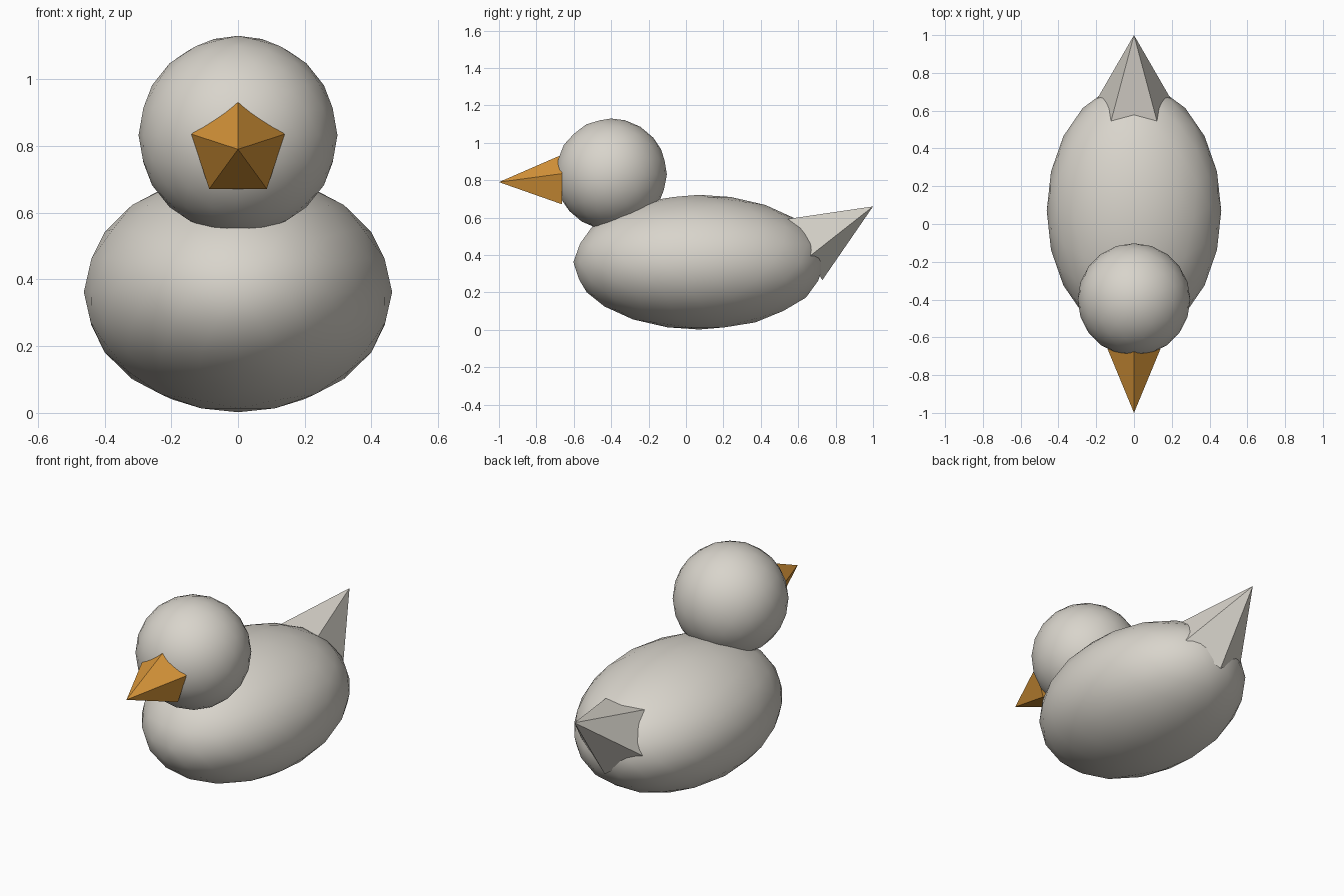
import bpy
import math
from mathutils import Vector

if "Cube" in bpy.data.objects:
    bpy.data.objects.remove(bpy.data.objects["Cube"], do_unlink=True)


def material(name, rgb):
    mat = bpy.data.materials.new(name)
    mat.use_nodes = True
    mat.diffuse_color = (*rgb, 1)
    mat.node_tree.nodes["Principled BSDF"].inputs["Base Color"].default_value = (*rgb, 1)
    return mat


GREY = material("warm_grey", (0.69, 0.66, 0.60))
ORANGE = material("orange", (0.70, 0.31, 0.042))


def finish(name, mat):
    obj = bpy.context.object
    obj.name = obj.data.name = name
    obj.data.materials.append(mat)
    return obj


def ball(name, centre, radii, mat):
    """Smooth-shaded icosphere stretched to the given radii."""
    bpy.ops.mesh.primitive_ico_sphere_add(subdivisions=3, radius=1)
    obj = finish(name, mat)
    # Turn the mesh so its mirror plane lies on x = 0, then stretch it
    for v in obj.data.vertices:
        x, y, z = v.co
        v.co = (-y * radii[0], x * radii[1], z * radii[2])
    obj.location = centre
    bpy.ops.object.shade_smooth()


def spike(name, tip, pitch, radius, depth, ridge_up, mat):
    """Flat five-sided cone lying in the x = 0 plane; pitch turns it about x."""
    bpy.ops.mesh.primitive_cone_add(vertices=5, radius1=radius, depth=depth)
    obj = finish(name, mat)
    # Spin so that one ridge lies exactly on the symmetry plane
    base = [v for v in obj.data.vertices if v.co.z < 0]
    spin = math.atan2(base[0].co.x, base[0].co.y)
    for v in obj.data.vertices:
        r, a = math.hypot(v.co.x, v.co.y), math.atan2(v.co.x, v.co.y) - spin
        side = 1 if ridge_up else -1
        # Tip moves to the origin; local y is the ridge direction
        v.co = (side * r * math.sin(a), side * r * math.cos(a), v.co.z - depth / 2)
    obj.rotation_euler.x = pitch
    obj.location = Vector(tip)


# Body and head
ball("body", (0, 0.07, 0.362), (0.462, 0.672, 0.36), GREY)
ball("head", (0, -0.4, 0.832), (0.298, 0.298, 0.298), GREY)

# Beak points straight forward with a ridge on top
spike("beak", (0, -1, 0.79), math.pi / 2, 0.147, 0.338, True, ORANGE)

# Tail points back and up with a flat face on top
spike("tail", (0, 1, 0.66), -math.radians(60.3), 0.208, 0.431, True, GREY)
